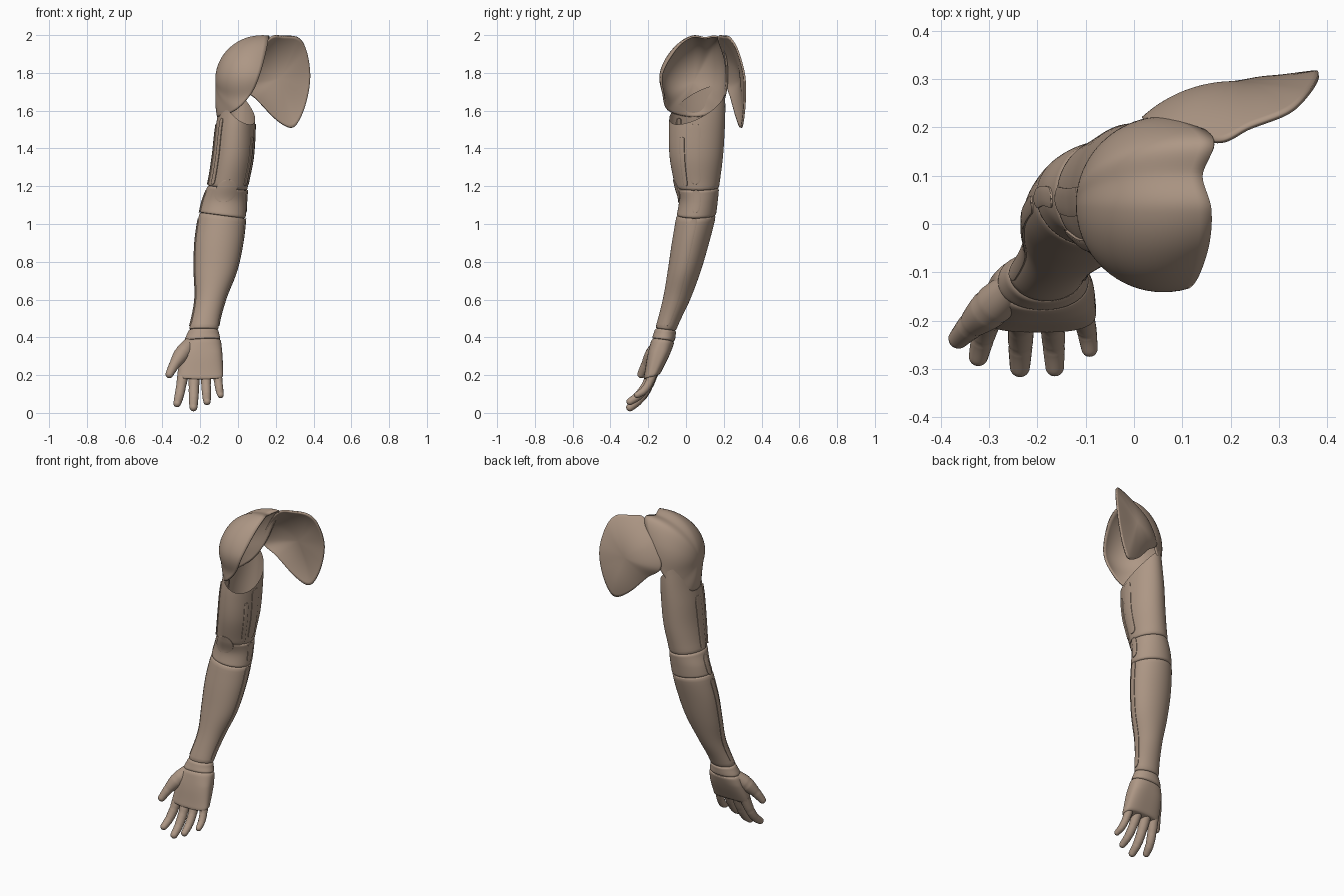
import bpy, bmesh
from math import sin, cos, pi, radians, sqrt
from mathutils import Vector as V

if "Cube" in bpy.data.objects:
    bpy.data.objects.remove(bpy.data.objects["Cube"])

mat = bpy.data.materials.new("skin_tone")
mat.diffuse_color = (0.42, 0.31, 0.235, 1)
mat.use_nodes = True
mat.node_tree.nodes["Principled BSDF"].inputs["Base Color"].default_value = mat.diffuse_color


def loft(name, loops, closed=True, cap0=True, cap1=True, shell=0, sharp=50):
    """Skin a list of equally long point loops into one object."""
    bm = bmesh.new()
    rows = [[bm.verts.new(p) for p in lp] for lp in loops]
    n = len(rows[0])
    for a, b in zip(rows, rows[1:]):
        for i in range(n if closed else n - 1):
            j = (i + 1) % n
            bm.faces.new((a[i], a[j], b[j], b[i]))
    if closed and cap0:
        bm.faces.new(rows[0][::-1])
    if closed and cap1:
        bm.faces.new(rows[-1])
    bmesh.ops.recalc_face_normals(bm, faces=bm.faces)
    me = bpy.data.meshes.new(name)
    bm.to_mesh(me)
    bm.free()
    ob = bpy.data.objects.new(name, me)
    bpy.context.collection.objects.link(ob)
    me.materials.append(mat)
    if shell:
        s = ob.modifiers.new("shell", 'SOLIDIFY')
        s.thickness, s.offset = shell, 0
    bpy.ops.object.select_all(action='DESELECT')
    bpy.context.view_layer.objects.active = ob
    ob.select_set(True)
    bpy.ops.object.shade_smooth_by_angle(angle=radians(sharp))
    return ob


def catmull(p0, p1, p2, p3, u):
    return [0.5 * (2 * b + (c - a) * u + (2 * a - 5 * b + 4 * c - d) * u * u
                   + (3 * b - a - 3 * c + d) * u ** 3)
            for a, b, c, d in zip(p0, p1, p2, p3)]


# Limb envelope: z, x min, x max, y min, y max
ARM = [(0.15, -.312, -.075, -.235, -.165), (0.2, -.318, -.078, -.222, -.14),
       (0.3, -.305, -.082, -.205, -.09), (0.38, -.285, -.09, -.185, -.06),
       (0.45, -.258, -.103, -.162, -.047), (0.6, -.228, -.066, -.123, .022),
       (0.75, -.231, -.008, -.097, .078), (0.9, -.228, .025, -.075, .122),
       (1.03, -.21, .04, -.053, .155), (1.12, -.19, .045, -.038, .168),
       (1.2, -.163, .052, -.058, .176), (1.35, -.137, .08, -.086, .195),
       (1.5, -.12, .09, -.091, .205), (1.62, -.1, .09, -.083, .208),
       (1.72, -.085, .085, -.07, .205)]


def envelope(z):
    z = min(max(z, ARM[0][0]), ARM[-1][0] - 1e-6)
    i = max(k for k in range(len(ARM) - 1) if ARM[k][0] <= z)
    a, b = ARM[i], ARM[i + 1]
    p, q = ARM[max(i - 1, 0)], ARM[min(i + 2, len(ARM) - 1)]
    h = b[0] - a[0]
    u = (z - a[0]) / h
    out = []
    for k in range(1, 5):
        m0 = (b[k] - p[k]) / (b[0] - p[0]) * h
        m1 = (q[k] - a[k]) / (q[0] - a[0]) * h
        out.append((2*u**3 - 3*u*u + 1) * a[k] + (u**3 - 2*u*u + u) * m0
                   + (3*u*u - 2*u**3) * b[k] + (u**3 - u*u) * m1)
    return out


def arm_point(z, ang, off=0.0):
    x0, x1, y0, y1 = envelope(z)
    e = 1 - 0.3 * min(max((0.42 - z) / 0.1, 0), 1)   # squarer section in the palm
    c, s = cos(ang), sin(ang)
    c = (abs(c) ** e) * (1 if c > 0 else -1)
    s = (abs(s) ** e) * (1 if s > 0 else -1)
    return V(((x0 + x1) / 2 + ((x1 - x0) / 2 + off) * c,
              (y0 + y1) / 2 + ((y1 - y0) / 2 + off) * s, z))


def segment(name, lo, hi, open_top=False, rows=24, sides=96):
    """Limb section between two tilted seams (z, x tilt, y tilt), rolled at its ends."""
    length = hi[0] - lo[0]
    edge = [(0, -.01), (.002, -.004), (.007, -.001)]
    ts = [(d / length, o) for d, o in edge]
    ts += [(k / rows, 0) for k in range(1, rows) if .01 < k / rows * length < length - .01]
    ts += [(1, 0)] if open_top else [(1 - d / length, o) for d, o in edge[::-1]]
    loops = []
    for t, off in ts:
        z, kx, ky = [a + (b - a) * t for a, b in zip(lo, hi)]
        loops.append([arm_point(z + kx * cos(a) + ky * sin(a), a, off)
                      for a in (2 * pi * i / sides for i in range(sides))])
    return loft(name, loops, cap1=not open_top)


def patch(name, z0, z1, deg, half, rise, rows=40):
    """Raised round-ended panel lying on the limb surface."""
    loops = []
    for k in range(rows + 1):
        z = z0 + (z1 - z0) * (0.5 - 0.5 * cos(pi * k / rows))
        d = min(z - z0, z1 - z, half)
        w = half * sqrt(max(1 - (1 - d / half) ** 2, 0)) + .0005
        x0, x1, y0, y1 = envelope(z)
        r = (x1 - x0 + y1 - y0) / 4
        loops.append([arm_point(z, radians(deg) + w * s / r, o) for s, o in
                      ((-1, -.006), (-.96, rise * .8), (-.75, rise), (-.35, rise), (0, rise),
                       (.35, rise), (.75, rise), (.96, rise * .8), (1, -.006))])
    return loft(name, loops, closed=False, sharp=35)


def dome(name, centre, pole, rim, shell, rings=20, per=10):
    """Curved shell from a pole out to a smooth closed rim, rounded about a centre."""
    c, n = V(centre), len(rim)
    edge = [V(catmull(*(rim[(i + k) % n] for k in (-1, 0, 1, 2)), j / per)) - c
            for i in range(n) for j in range(per)]
    p = V(pole) - c
    loops = []
    for k in range(rings + 1):
        t = max(k / rings, .01)
        loops.append([c + p.normalized().slerp(r.normalized(), t)
                      * (p.length + (r.length - p.length) * t * t) for r in edge])
    return loft(name, loops, cap1=False, shell=shell)


def digit(name, pts, steps=8, sides=20):
    """Finger swept through (x, y, z, radius) points, rounded tip, creased joints."""
    ext = [pts[0]] + pts + [pts[-1]]
    path = []
    for i in range(len(pts) - 1):
        for j in range(steps):
            q = catmull(*ext[i:i + 4], j / steps)
            if j == 0 and i:
                q[3] *= .95
            path.append(q)
    path.append(list(pts[-1]))
    axis = (V(path[-1][:3]) - V(path[-2][:3])).normalized()
    r = pts[-1][3]
    for a in (.3, .6, .85, 1.1, 1.3, 1.45, 1.54):
        path.append(list(V(pts[-1][:3]) + axis * r * sin(a)) + [r * cos(a)])
    loops = []
    for i, q in enumerate(path):
        d = (V(path[min(i + 1, len(path) - 1)][:3]) - V(path[max(i - 1, 0)][:3])).normalized()
        u = d.cross(V((0, 1, 0.3))).normalized()
        v = d.cross(u)
        loops.append([V(q[:3]) + (u * cos(t) + v * sin(t)) * q[3]
                      for t in (2 * pi * k / sides for k in range(sides))])
    return loft(name, loops)


# Limb sections, top to bottom; the open top slopes up into the shoulder
S_TOP, S_ELB, S_FORE = (1.63, -.075, .07), (1.19, -.012, 0), (1.045, -.015, .0)
S_WRIST, S_PALM, S_KNUCK = (.442, 0, -.006), (.385, .004, -.008), (.19, 0, .012)
segment("upper_arm", S_ELB, S_TOP, open_top=True)
segment("elbow", S_FORE, S_ELB)
segment("forearm", S_WRIST, S_FORE)
segment("wrist_cuff", S_PALM, S_WRIST, rows=10)
segment("palm", S_KNUCK, S_PALM)

# Raised strips along the inner and outer sides, slots and elbow tab
for side, deg in (("inner", -4), ("outer", 184)):
    patch(side + "_forearm_strip", .46, 1.03, deg, .02, .004)
    patch(side + "_elbow_strip", 1.06, 1.18, deg, .022, .004)
    patch(side + "_upper_strip", 1.21, 1.53, deg, .026, .004)
patch("inner_slot", 1.2, 1.46, -31, .012, .006)
patch("outer_slot", 1.21, 1.56, 222, .013, .006)
patch("elbow_tab", 1.115, 1.235, -92, .062, .004)

# Shoulder cap, open towards the body
dome("shoulder_cap", (.06, .04, 1.76), (-.115, .04, 1.75),
     [(.16, .03, 1.99), (.152, -.05, 1.93), (.118, -.125, 1.8), (.07, -.12, 1.69),
      (-.01, -.095, 1.605), (-.095, .0, 1.57), (-.098, .1, 1.575), (-.03, .185, 1.63),
      (.035, .215, 1.73), (.1, .212, 1.87), (.165, .172, 1.985), (.142, .1, 1.985)], .01)

# Shoulder blade plate
dome("shoulder_blade", (.21, .02, 1.75), (.22, .29, 1.77),
     [(.17, .17, 1.985), (.24, .2, 1.994), (.32, .232, 1.985), (.362, .272, 1.92),
      (.382, .308, 1.79), (.365, .312, 1.66), (.325, .302, 1.55), (.28, .29, 1.51),
      (.2, .27, 1.555), (.1, .24, 1.66), (.02, .218, 1.735), (.07, .205, 1.87)], .01)

# Fingers: base x, tip x, tip y, tip z, radius
FINGERS = [("index", -.287, -.322, -.274, .05, .025), ("middle", -.232, -.236, -.296, .029, .026),
           ("ring", -.172, -.164, -.296, .06, .024), ("little", -.112, -.092, -.258, .095, .021)]
for name, bx, tx, ty, tz, r in FINGERS:
    base, tip = V((bx, -.172, .225)), V((tx, ty, tz))
    bow = V((0, .012, -.012))
    m1, m2 = base.lerp(tip, .4) + bow, base.lerp(tip, .73) + bow
    digit(name + "_finger", [(*base, r * 1.25), (*m1, r * 1.06), (*m2, r * .97), (*tip, r * .8)])
digit("thumb", [(-.25, -.13, .37, .035), (-.295, -.172, .315, .042),
                (-.335, -.208, .258, .029), (-.363, -.237, .205, .021)])
